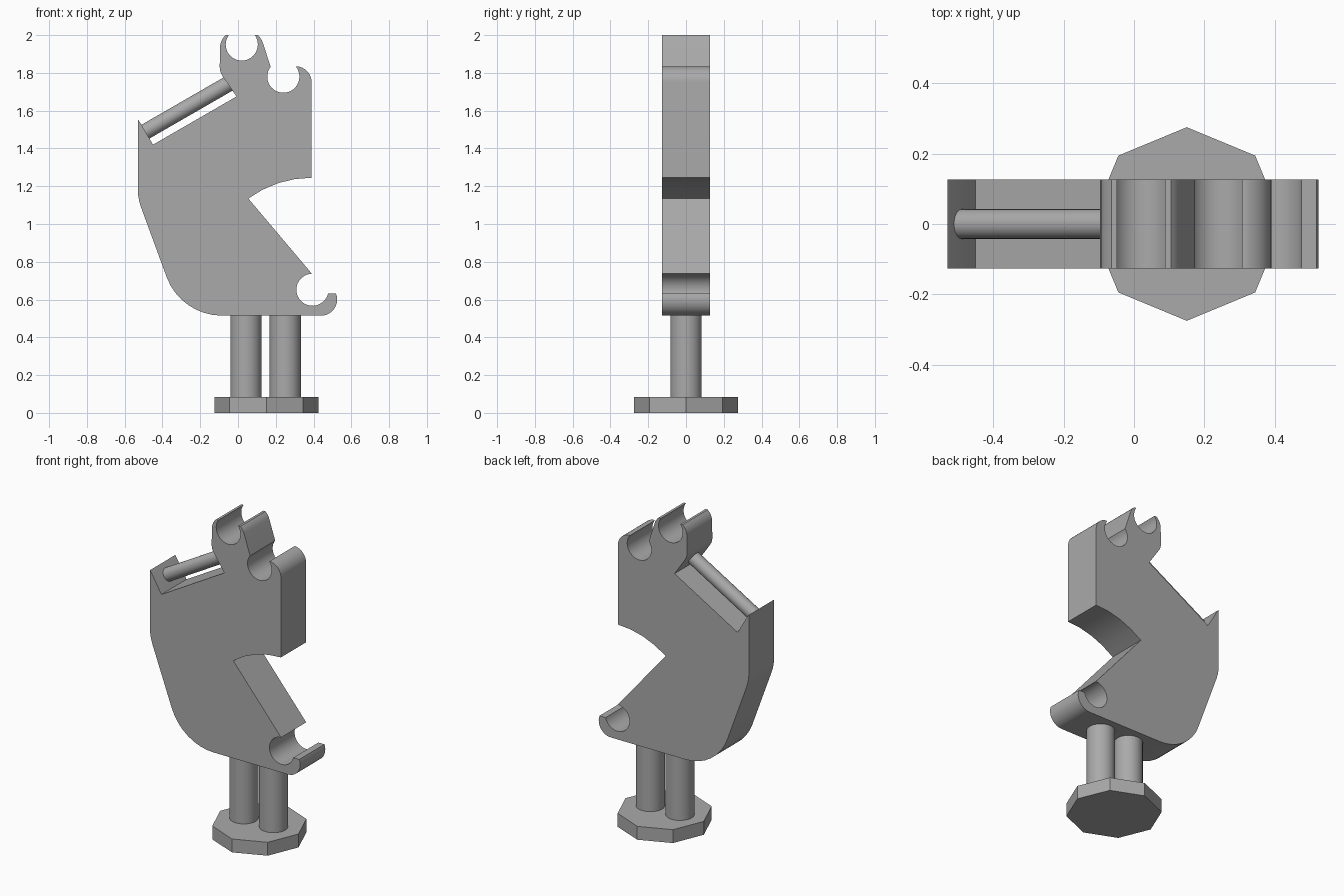
import bpy
import bmesh
from math import sin, cos, radians
from mathutils import Vector

cube = bpy.data.objects.get("Cube")
if cube:
    bpy.data.objects.remove(cube)

GREY = (0.4, 0.4, 0.4, 1)
grey = bpy.data.materials.new("plain grey")
grey.use_nodes = True
grey.diffuse_color = GREY
grey.node_tree.nodes["Principled BSDF"].inputs["Base Color"].default_value = GREY


def finish(bm, name, smooth=True):
    bmesh.ops.recalc_face_normals(bm, faces=bm.faces)
    mesh = bpy.data.meshes.new(name)
    bm.to_mesh(mesh)
    bm.free()
    obj = bpy.data.objects.new(name, mesh)
    bpy.context.collection.objects.link(obj)
    mesh.materials.append(grey)
    if smooth:
        bpy.ops.object.select_all(action='DESELECT')
        obj.select_set(True)
        bpy.context.view_layer.objects.active = obj
        bpy.ops.object.shade_smooth_by_angle(angle=radians(30))
    return obj


def cylinder(name, start, end, radius, sides=32, smooth=True):
    start, end = Vector(start), Vector(end)
    axis = end - start
    bm = bmesh.new()
    bmesh.ops.create_cone(bm, cap_ends=True, segments=sides, radius1=radius,
                          radius2=radius, depth=axis.length)
    obj = finish(bm, name, smooth)
    obj.location = (start + end) / 2
    obj.rotation_mode = 'QUATERNION'
    obj.rotation_quaternion = Vector((0, 0, 1)).rotation_difference(axis)
    return obj


def arc(cx, cz, r, a, b):
    steps = max(3, round(abs(b - a) / 9))
    angles = [radians(a + (b - a) * i / steps) for i in range(steps + 1)]
    return [(cx + r * cos(t), cz + r * sin(t)) for t in angles]


# Body plate: side profile traced around, then extruded through its thickness
HALF = 0.126
CLIP = 0.085
profile = (
    [(-0.53, 1.553)]
    + arc(-0.27, 1.18, 0.26, 180, 200.5)        # back corner
    + arc(-0.085, 0.827, 0.312, 200.5, 270)     # rounded heel
    + arc(0.44, 0.6, CLIP, -90, 22)             # lower hook tip
    + arc(0.394, 0.652, CLIP, -14, -268)        # lower clip socket
    + arc(0.39, 0.68, 0.565, 126.4, 90)         # curved underside of jaw
    + arc(0.305, 1.75, CLIP, 0, 84)             # front shoulder
    + arc(0.24, 1.78, CLIP, 38, -218)           # front clip socket
    + arc(0.05, 1.935, CLIP, 17, 50)            # top right prong
    + arc(0.02, 1.95, CLIP, 36, -216)           # top clip socket
    + arc(-0.01, 1.935, CLIP, 130, 173)         # top left prong
    + arc(-0.007, 1.833, 0.09, 180, 212)        # neck
    + [(-0.008, 1.675), (-0.45, 1.42), (-0.52, 1.54)]  # rod recess
)
bm = bmesh.new()
face = bm.faces.new([bm.verts.new((x, -HALF, z)) for x, z in profile])
side = bmesh.ops.extrude_face_region(bm, geom=[face])
bmesh.ops.translate(bm, vec=(0, 2 * HALF, 0),
                    verts=[v for v in side["geom"] if isinstance(v, bmesh.types.BMVert)])
finish(bm, "body_plate")

# Grip rod across the recess
cylinder("grip_rod", (-0.5, 0, 1.483), (-0.03, 0, 1.754), 0.042)

# Two posts under the body
for name, x in (("right_post", 0.042), ("left_post", 0.25)):
    cylinder(name, (x, 0, 0.08), (x, 0, 0.53), 0.083)

# Octagonal foot
cylinder("octagonal_foot", (0.15, 0, 0), (0.15, 0, 0.085), 0.275, sides=8, smooth=False)
